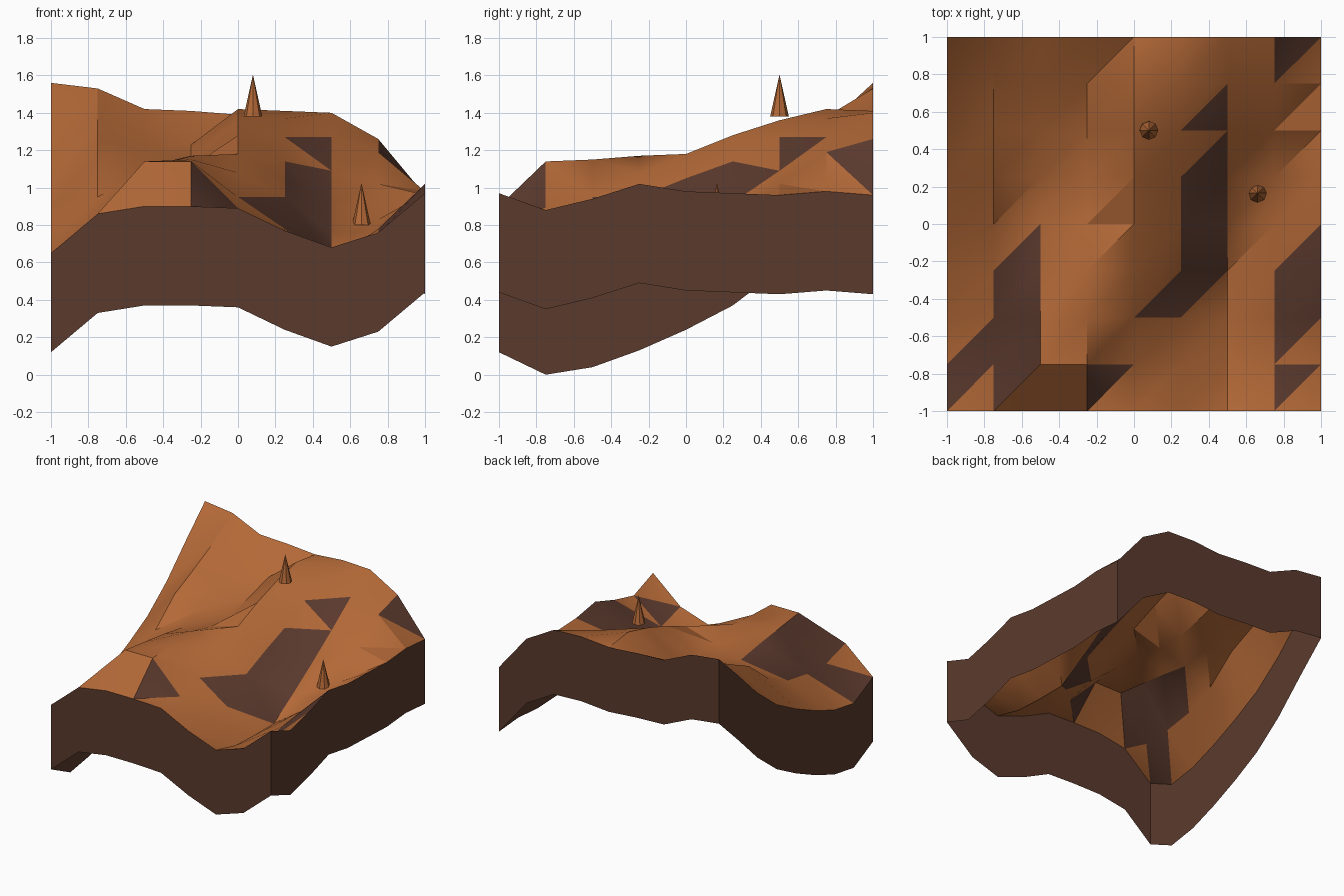
import bpy
import bmesh
import math

default_cube = bpy.data.objects.get("Cube")
if default_cube:
    bpy.data.objects.remove(default_cube, do_unlink=True)


def make_material(name, color):
    material = bpy.data.materials.new(name)
    material.use_nodes = True
    material.diffuse_color = color
    material.node_tree.nodes["Principled BSDF"].inputs["Base Color"].default_value = color
    return material


clay = make_material("orange clay", (0.45, 0.14, 0.038, 1))
soil = make_material("dark soil", (0.105, 0.042, 0.027, 1))

# Height samples in hundredths, one row per step from front to back
HEIGHTS = [
    [65, 86, 90, 90, 89, 77, 68, 76, 97],
    [53, 79, 114, 114, 89, 77, 62, 69, 88],
    [57, 80, 111, 115, 95, 78, 61, 75, 94],
    [66, 84, 108, 117, 108, 95, 61, 78, 102],
    [77, 95, 104, 111, 118, 105, 76, 77, 98],
    [90, 115, 109, 110, 128, 114, 92, 83, 97],
    [109, 126, 119, 116, 136, 127, 109, 102, 96],
    [133, 138, 129, 123, 142, 137, 127, 119, 98],
    [156, 153, 142, 141, 139, 141, 140, 126, 96],
]
CELLS = len(HEIGHTS) - 1
STEP = 2 / CELLS
SKIRT_DEPTH = 0.53

# Bare soil triangles: "column row" cells, upper-left half and lower-right half
SOIL_UPPER = "00 10 11 12 30 52 53 54 70 71 72 77".split()
SOIL_LOWER = "01 11 12 13 42 53 54 55 56 72 73".split()


def build_object(name, bm, materials):
    mesh = bpy.data.meshes.new(name)
    bm.to_mesh(mesh)
    bm.free()
    for material in materials:
        mesh.materials.append(material)
    obj = bpy.data.objects.new(name, mesh)
    bpy.context.collection.objects.link(obj)
    return obj


def smooth(obj, degrees):
    bpy.ops.object.select_all(action="DESELECT")
    obj.select_set(True)
    bpy.context.view_layer.objects.active = obj
    bpy.ops.object.shade_smooth_by_angle(angle=math.radians(degrees))


def grid_point(column, row):
    return (column * STEP - 1, row * STEP - 1, HEIGHTS[row][column] / 100)


# Hilly ground, each cell split along the same diagonal
bm = bmesh.new()
grid = [[bm.verts.new(grid_point(c, r)) for c in range(CELLS + 1)]
        for r in range(CELLS + 1)]
for r in range(CELLS):
    for c in range(CELLS):
        cell = f"{c}{r}"
        near, far = grid[r][c], grid[r + 1][c + 1]
        lower = bm.faces.new((near, grid[r][c + 1], far))
        upper = bm.faces.new((near, far, grid[r + 1][c]))
        lower.material_index = int(cell in SOIL_LOWER)
        upper.material_index = int(cell in SOIL_UPPER)
ground = build_object("ground_surface", bm, [clay, soil])
smooth(ground, 30)

# Soil skirt hanging from the four borders
span = range(CELLS)
border = ([(c, 0) for c in span] + [(CELLS, r) for r in span]
          + [(CELLS - c, CELLS) for c in span] + [(0, CELLS - r) for r in span])
bm = bmesh.new()
top = [bm.verts.new(grid_point(c, r)) for c, r in border]
bottom = [bm.verts.new((v.co.x, v.co.y, v.co.z - SKIRT_DEPTH)) for v in top]
for i in range(len(top)):
    j = (i + 1) % len(top)
    bm.faces.new((bottom[i], bottom[j], top[j], top[i]))
build_object("soil_skirt", bm, [soil])


# Small pointed mounds
def add_spike(name, x, y, base, height):
    bm = bmesh.new()
    bmesh.ops.create_cone(bm, cap_ends=True, segments=8, radius1=0.05,
                          radius2=0, depth=height)
    bmesh.ops.translate(bm, verts=bm.verts, vec=(x, y, base + height / 2))
    build_object(name, bm, [clay])


add_spike("back_spike", 0.08, 0.5, 1.38, 0.225)
add_spike("right_spike", 0.66, 0.165, 0.8, 0.225)
